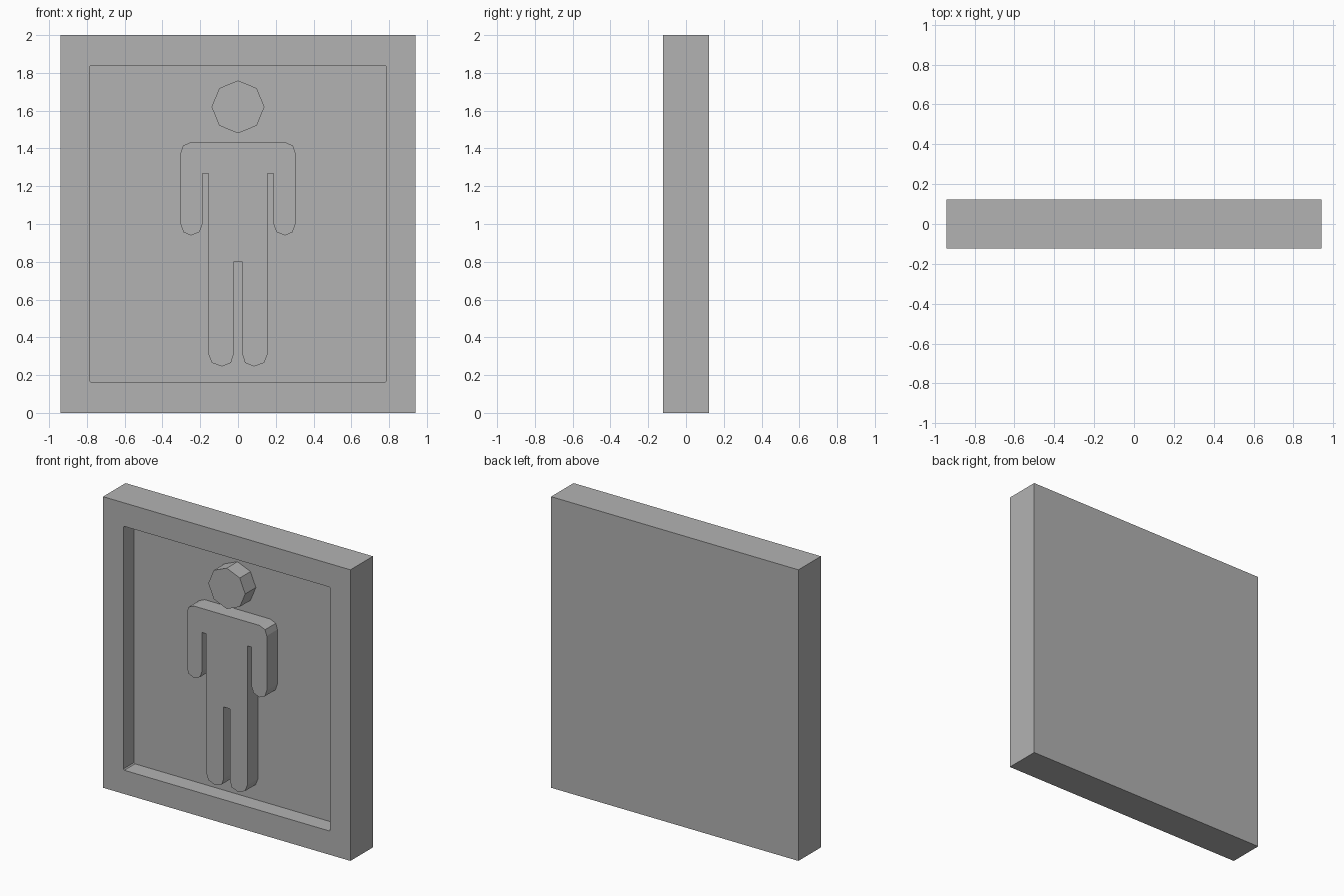
import bpy
import bmesh
from math import sin, cos, pi

cube = bpy.data.objects.get("Cube")
if cube:
    bpy.data.objects.remove(cube, do_unlink=True)

WIDTH, HEIGHT, DEPTH = 1.88, 2.0, 0.244
FRONT, FLOOR = -DEPTH / 2, -0.006      # front plane and recess floor along y

grey = bpy.data.materials.new("stone_grey")
grey.use_nodes = True
colour = (0.448, 0.448, 0.448, 1)
grey.diffuse_color = colour
grey.node_tree.nodes["Principled BSDF"].inputs["Base Color"].default_value = colour


def extrude_outline(name, outline, y0, y1):
    """Solid from an (x, z) outline, running from y0 to y1."""
    bm = bmesh.new()
    face = bm.faces.new([bm.verts.new((x, y0, z)) for x, z in outline])
    new = bmesh.ops.extrude_face_region(bm, geom=[face])["geom"]
    verts = [v for v in new if isinstance(v, bmesh.types.BMVert)]
    bmesh.ops.translate(bm, verts=verts, vec=(0, y1 - y0, 0))
    bmesh.ops.recalc_face_normals(bm, faces=bm.faces)
    mesh = bpy.data.meshes.new(name)
    bm.to_mesh(mesh)
    bm.free()
    mesh.materials.append(grey)
    obj = bpy.data.objects.new(name, mesh)
    bpy.context.collection.objects.link(obj)
    return obj


def mirrored(half):
    """Close a half outline by reflecting it across x = 0."""
    return half + [(-x, z) for x, z in reversed(half)]


# Framed slab with a recessed panel
w = WIDTH / 2
slab = extrude_outline("framed_slab", mirrored([(-w, HEIGHT), (-w, 0)]), FRONT, -FRONT)

# Recess cutter with slightly clipped corners
r, low, high, clip = 0.786, 0.163, 1.839, 0.007
opening = mirrored([(-r + clip, high), (-r, high - clip), (-r, low + clip), (-r + clip, low)])
cutter = extrude_outline("recess_cutter", opening, FRONT - 0.1, FLOOR)
cut = slab.modifiers.new("recess", "BOOLEAN")
cut.operation = "DIFFERENCE"
cut.solver = "EXACT"
cut.object = cutter
bpy.context.view_layer.objects.active = slab
bpy.ops.object.modifier_apply(modifier=cut.name)
bpy.data.objects.remove(cutter, do_unlink=True)

# Raised figure, flush with the frame front
head = [(0.14 * cos(i * pi / 4), 1.62 + 0.14 * sin(i * pi / 4)) for i in range(8)]
extrude_outline("figure_head", head, FRONT, FLOOR + 0.01)

shoulder = [(-0.249, 1.433), (-0.291, 1.415), (-0.304, 1.376)]
hand = [(-0.304, 1.0), (-0.289, 0.957), (-0.249, 0.939), (-0.204, 0.957), (-0.188, 1.0)]
arm_gap = [(-0.188, 1.268), (-0.156, 1.268)]
foot = [(-0.156, 0.31), (-0.138, 0.265), (-0.085, 0.246), (-0.037, 0.265), (-0.024, 0.308)]
crotch = [(-0.024, 0.8)]
body = mirrored(shoulder + hand + arm_gap + foot + crotch)
extrude_outline("figure_body", body, FRONT, FLOOR + 0.01)
